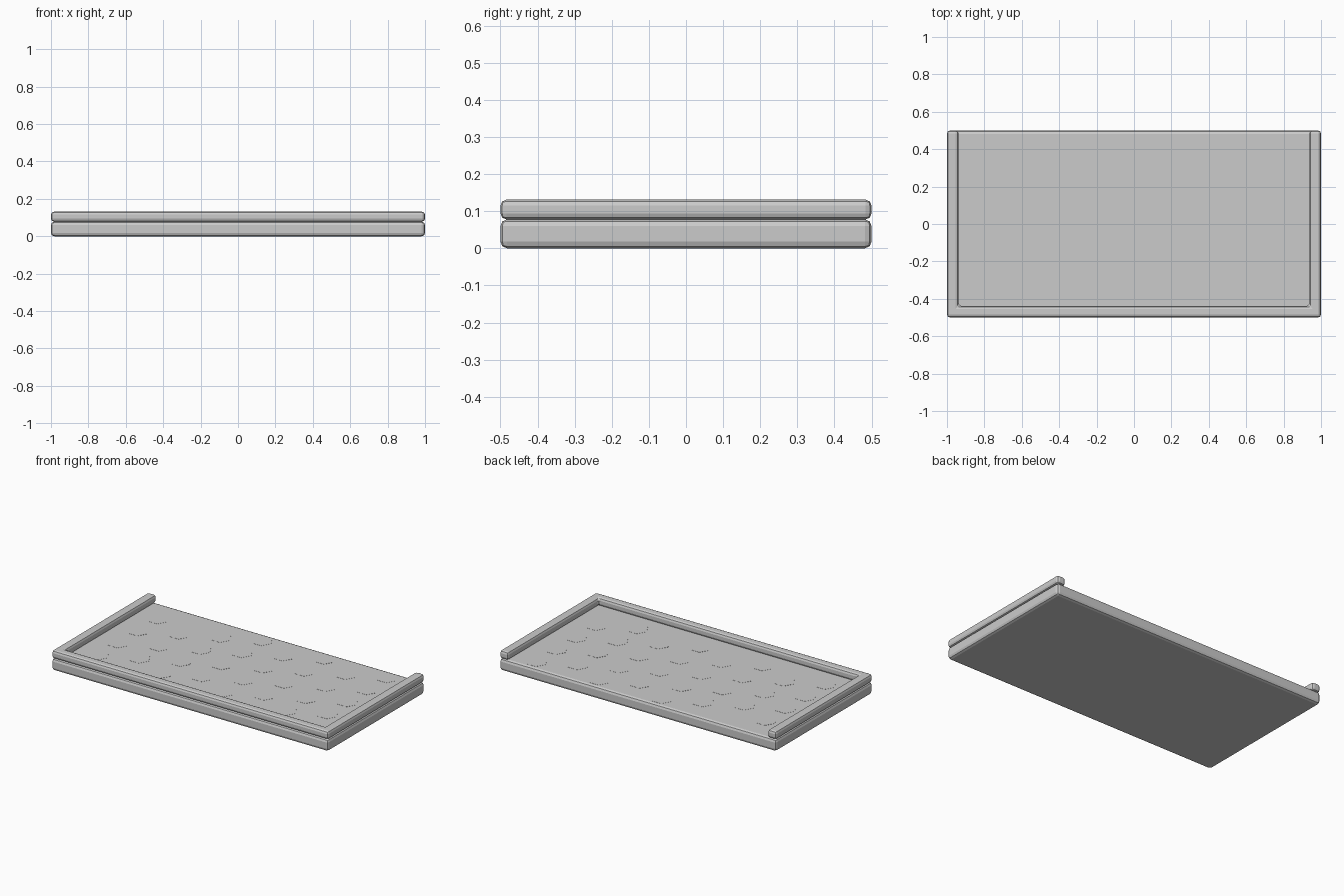
import bpy, bmesh, math

if "Cube" in bpy.data.objects:
    bpy.data.objects.remove(bpy.data.objects["Cube"])

BASE_TOP = 0.078
RAIL_TOP = 0.131


def extrude_outline(name, points, z0, z1, bevel=0.0, segments=2):
    """Extrude a closed outline upward, then round its edges."""
    bm = bmesh.new()
    face = bm.faces.new([bm.verts.new((x, y, z0)) for x, y in points])
    out = bmesh.ops.extrude_face_region(bm, geom=[face])
    for v in out["geom"]:
        if isinstance(v, bmesh.types.BMVert):
            v.co.z = z1
    bmesh.ops.recalc_face_normals(bm, faces=bm.faces[:])
    if bevel:
        bmesh.ops.bevel(bm, geom=bm.edges[:], offset=bevel, segments=segments,
                        profile=0.5, affect='EDGES')
    mesh = bpy.data.meshes.new(name)
    bm.to_mesh(mesh)
    bm.free()
    obj = bpy.data.objects.new(name, mesh)
    bpy.context.collection.objects.link(obj)
    return obj


# base slab
extrude_outline("base_slab", [(-1, -.5), (1, -.5), (1, .5), (-1, .5)],
                0, BASE_TOP, 0.018)

# raised U-shaped rim, open at the back
extrude_outline("rim_rail", [(-1, .5), (-1, -.5), (1, -.5), (1, .5),
                             (.938, .5), (.938, -.438), (-.938, -.438), (-.938, .5)],
                BASE_TOP, RAIL_TOP, 0.016)

# staggered hexagonal inlays, practically flush with the slab
STEP_X, STEP_Y, RADIUS = 0.2265, 0.2055, 0.066
for col in range(8):
    x = (col - 3.5) * STEP_X - 0.003
    shift = 0.0 if col % 2 else -0.5
    for row in range(-1, 3):
        if col == 1 and row == 2:
            continue
        y = (row + shift) * STEP_Y + 0.003
        hexagon = [(x + RADIUS * math.cos(k * math.pi / 3),
                    y + RADIUS * math.sin(k * math.pi / 3)) for k in range(6)]
        extrude_outline(f"hex_inlay_{col}_{row + 1}", hexagon,
                        BASE_TOP - 0.02, BASE_TOP + 0.0008)
